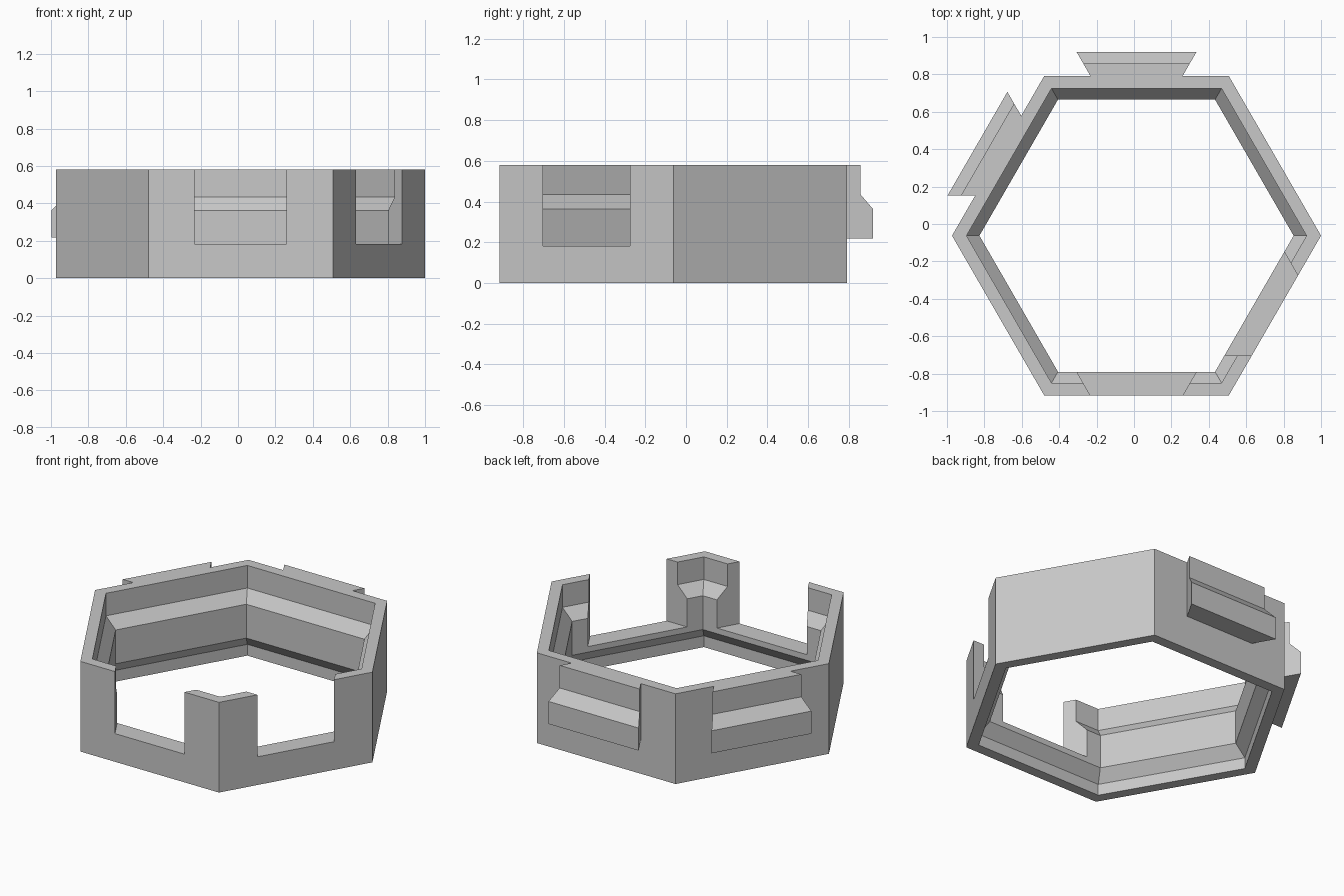
import bpy, bmesh
from math import sin, cos, tan, radians

old = bpy.data.objects.get("Cube")
if old:
    bpy.data.objects.remove(old, do_unlink=True)

CX, CY = 0.0135, -0.0625      # centre of the hexagon
R = 0.9865                    # outer corner radius
A = R * cos(radians(30))      # outer flat distance
R_WIDE, R_NARROW = 0.909, 0.84
H = 0.58
U = H / 8                     # height module
TAN = tan(radians(30))

grey = bpy.data.materials.new("plain grey")
grey.use_nodes = True
grey.diffuse_color = (0.58, 0.58, 0.58, 1)
grey.node_tree.nodes["Principled BSDF"].inputs["Base Color"].default_value = (0.58, 0.58, 0.58, 1)


def make_object(name, bm):
    bmesh.ops.recalc_face_normals(bm, faces=bm.faces)
    mesh = bpy.data.meshes.new(name)
    bm.to_mesh(mesh)
    bm.free()
    mesh.materials.append(grey)
    obj = bpy.data.objects.new(name, mesh)
    bpy.context.collection.objects.link(obj)
    return obj


def hex_ring(name, profile):
    """Carry a closed (radius, z) profile round six corners."""
    bm = bmesh.new()
    loops = []
    for i in range(6):
        a = radians(60 * i)
        loops.append([bm.verts.new((CX + r * cos(a), CY + r * sin(a), z)) for r, z in profile])
    n = len(profile)
    for i in range(6):
        p, q = loops[i], loops[(i + 1) % 6]
        for j in range(n):
            k = (j + 1) % n
            bm.faces.new((p[j], q[j], q[k], p[k]))
    return make_object(name, bm)


def dovetail(name, profile, angle, flare, open_back=False):
    """Sweep a (distance, z) profile along one side, its width flaring with distance."""
    bm = bmesh.new()
    a = radians(angle)
    ends = []
    for side in (-1, 1):
        row = []
        for d, z in profile:
            t = side * (R / 4 + flare * (d - A) * TAN)
            row.append(bm.verts.new((CX + d * cos(a) - t * sin(a),
                                     CY + d * sin(a) + t * cos(a), z)))
        ends.append(row)
    n = len(profile)
    for row in ends:
        bm.faces.new(row)
    for j in range(n - 1 if open_back else n):
        k = (j + 1) % n
        bm.faces.new((ends[0][j], ends[0][k], ends[1][k], ends[1][j]))
    return make_object(name, bm)


# Ring wall, recessed inside along its top and bottom
ring = hex_ring("hex_ring", [
    (R, 0), (R, H), (R_WIDE, H), (R_WIDE, 6 * U), (R_NARROW, 5 * U),
    (R_NARROW, 2 * U), (R_WIDE, U), (R_WIDE, 0)])

# Dovetail slots through the front and front left walls
slot = [(A + 0.1, 2.5 * U), (A + 0.1, 1), (A - 0.25, 1), (A - 0.25, 2.5 * U)]
bpy.context.view_layer.objects.active = ring
for angle in (-90, -30):
    cutter = dovetail("slot_cutter", slot, angle, -1)
    cutter.hide_render = True
    mod = ring.modifiers.new("slot", 'BOOLEAN')
    mod.operation = 'DIFFERENCE'
    mod.solver = 'EXACT'
    mod.object = cutter
    bpy.ops.object.modifier_apply(modifier=mod.name)
    bpy.data.objects.remove(cutter, do_unlink=True)

# Matching dovetail tabs on the back and back right walls
tab = [(A, 3 * U), (A + 0.128, 3 * U), (A + 0.128, 5 * U),
       (A + 0.066, 6 * U), (A + 0.066, H), (A, H)]
for name, angle in (("back_tab", 90), ("back_right_tab", 150)):
    dovetail(name, tab, angle, 1, open_back=True)
